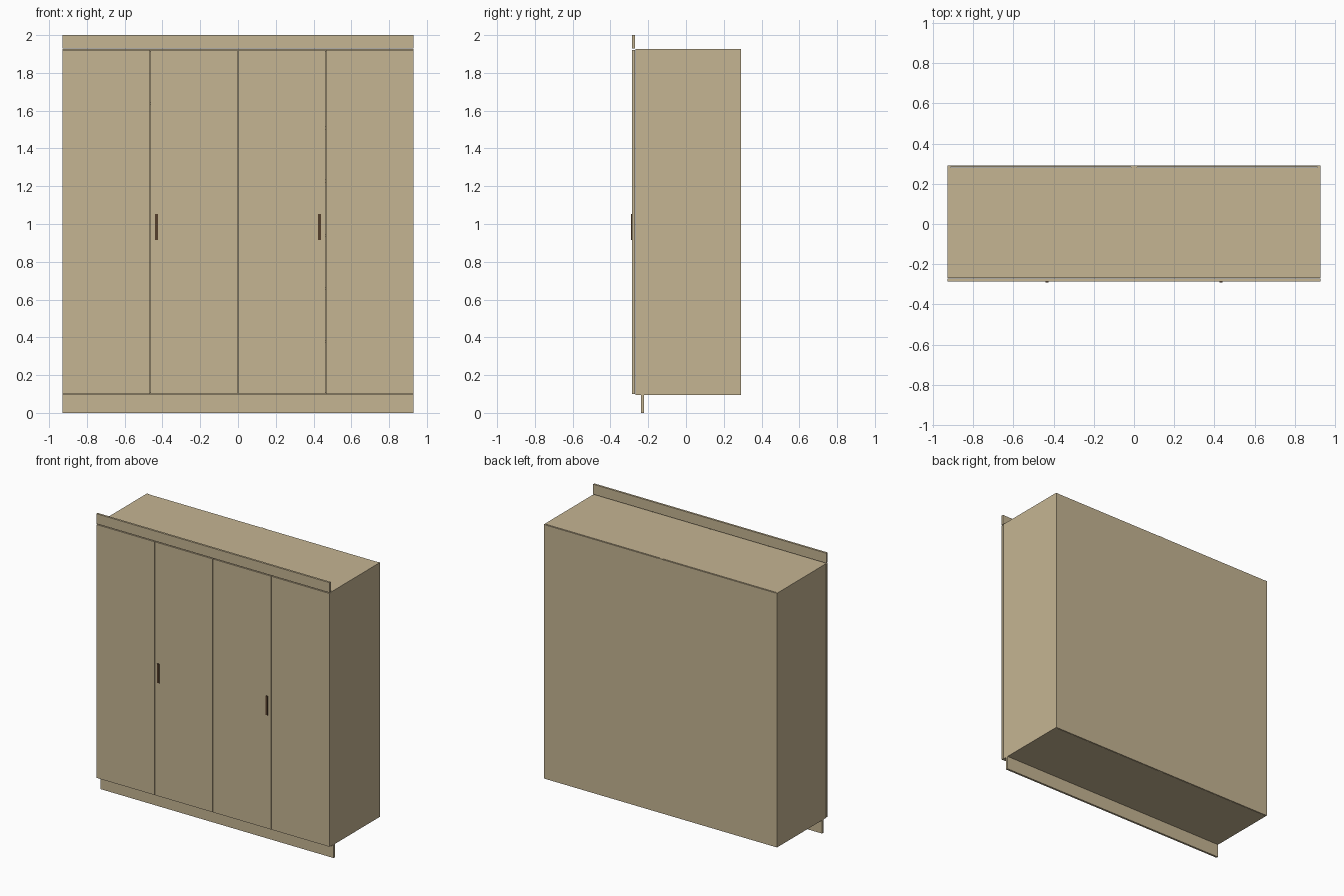
import bpy, bmesh

if "Cube" in bpy.data.objects:
    bpy.data.objects.remove(bpy.data.objects["Cube"])


def material(name, color):
    m = bpy.data.materials.new(name)
    m.diffuse_color = color
    m.use_nodes = True
    m.node_tree.nodes["Principled BSDF"].inputs["Base Color"].default_value = m.diffuse_color
    return m


wood = material("light_wood", (0.56, 0.46, 0.29, 1))
dark = material("dark_handle", (0.09, 0.05, 0.025, 1))


def box(name, x, y, z, mat=wood):
    """Panel spanning the given (min, max) ranges."""
    bm = bmesh.new()
    bmesh.ops.create_cube(bm, size=1)
    for v in bm.verts:
        v.co = [r[0] if c < 0 else r[1] for c, r in zip(v.co, (x, y, z))]
    me = bpy.data.meshes.new(name)
    bm.to_mesh(me)
    bm.free()
    me.materials.append(mat)
    ob = bpy.data.objects.new(name, me)
    bpy.context.collection.objects.link(ob)
    return ob


W, T = 0.928, 0.015            # half width, board thickness
FRONT, BACK = -0.285, 0.29     # door face, rear face
BODY = FRONT + T + 0.002       # carcass front edge
BOT, TOP = 0.096, 1.926
inside_y = (BODY, BACK - 0.008)

# Two carcasses side by side, with shelves
for side, s in (("left", -1), ("right", 1)):
    def span(a, b):
        return tuple(sorted((s * a, s * b)))
    inner = span(T, W - T)
    box(side + "_outer_side", span(W - T, W), (BODY, BACK), (BOT, TOP))
    box(side + "_inner_side", span(0, T), (BODY, BACK), (BOT, TOP))
    box(side + "_top", inner, inside_y, (TOP - T, TOP))
    box(side + "_bottom", inner, inside_y, (BOT, BOT + T))
    box(side + "_back_panel", inner, (BACK - 0.006, BACK), (BOT, TOP - 0.002))

# Left: hat shelf.  Right: evenly spaced shelves
box("left_hat_shelf", (-W + T, -T), inside_y, (1.63, 1.63 + T))
for i, z in enumerate((0.37, 0.65, 0.93, 1.22, 1.5)):
    box(f"right_shelf_{i + 1}", (T, W - T), inside_y, (z, z + T))

# Four doors with narrow gaps
D = W / 2
for i in range(4):
    x0 = -W + i * D
    box(f"door_{i + 1}", (x0 + (i > 0) * 0.002, x0 + D - (i < 3) * 0.002),
        (FRONT, FRONT + T), (BOT + 0.003, TOP - 0.004))

# Handles on the inner doors
for side, s in (("left", -1), ("right", 1)):
    c = s * 0.432
    box(side + "_handle", (c - 0.008, c + 0.008), (-0.291, FRONT),
        (0.916, 1.053), dark)

# Cornice board and recessed plinth
box("cornice", (-W, W), (FRONT, FRONT + T), (TOP + 0.002, 2.0))
box("plinth", (-W, W), (-0.238, -0.223), (0, BOT))
